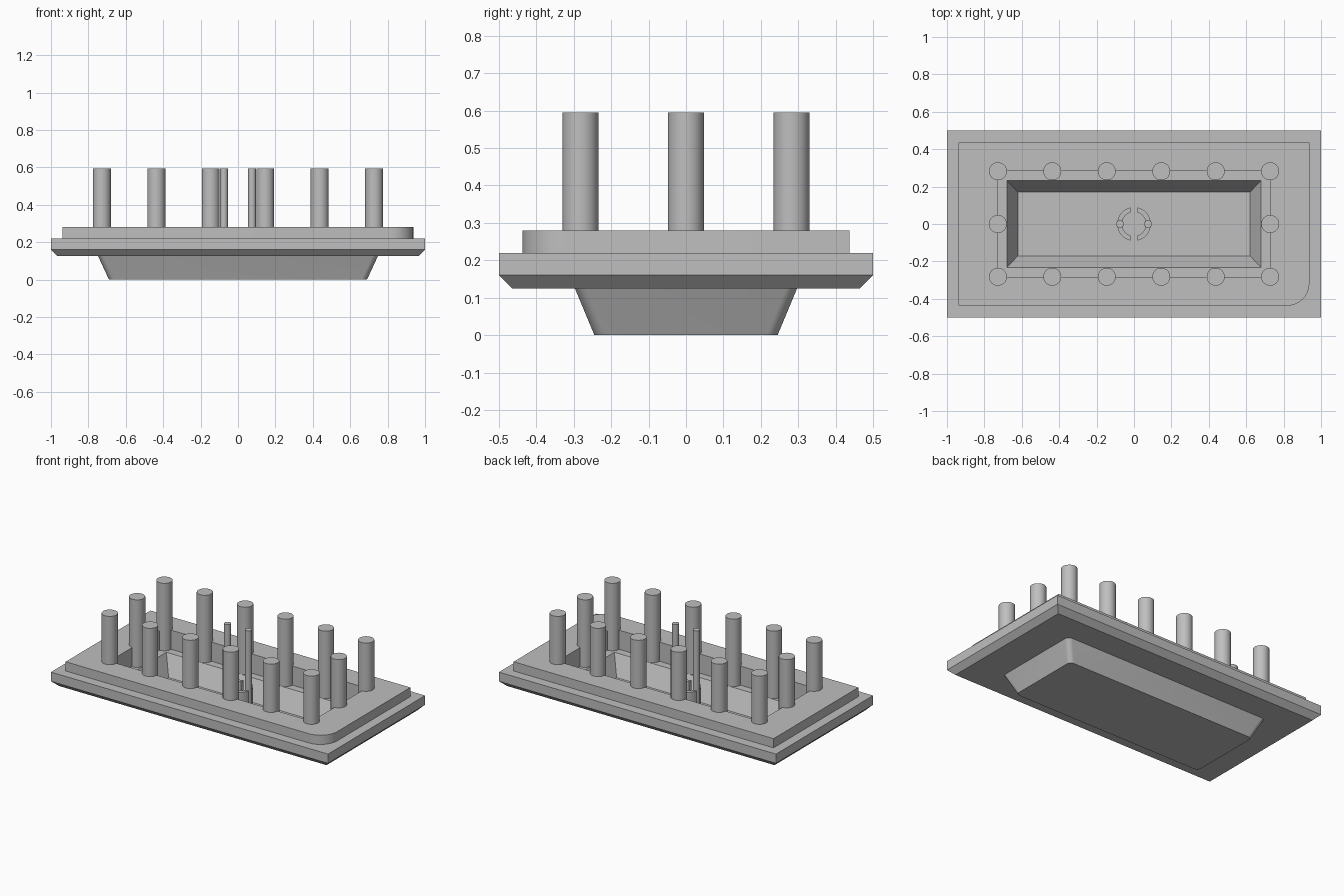
import bpy, bmesh, math
from math import cos, sin, acos, radians

cube = bpy.data.objects.get("Cube")
if cube:
    bpy.data.objects.remove(cube, do_unlink=True)

grey = bpy.data.materials.new("light grey")
grey.use_nodes = True
colour = (0.52, 0.52, 0.52, 1)
grey.diffuse_color = colour
grey.node_tree.nodes["Principled BSDF"].inputs["Base Color"].default_value = colour

STEPS = 8
FLOOR, LEDGE, PIN_TOP, SOCKET_TOP = 0.03, 0.155, 0.595, 0.205


def finish(name, bm):
    mesh = bpy.data.meshes.new(name)
    bm.to_mesh(mesh)
    bm.free()
    mesh.materials.append(grey)
    obj = bpy.data.objects.new(name, mesh)
    bpy.context.collection.objects.link(obj)
    bpy.ops.object.select_all(action="DESELECT")
    obj.select_set(True)
    bpy.context.view_layer.objects.active = obj
    bpy.ops.object.shade_smooth_by_angle(angle=radians(30))
    return obj


def rect(hx, hy, z, radii=(0, 0, 0, 0)):
    """Counter-clockwise rectangle; radii start at the +x +y corner."""
    points = []
    for k, (sx, sy) in enumerate([(1, 1), (-1, 1), (-1, -1), (1, -1)]):
        r = radii[k]
        for i in range(STEPS + 1):
            a = radians(90) * (k + i / STEPS)
            points.append((sx * (hx - r) + r * cos(a), sy * (hy - r) + r * sin(a), z))
    return points


def loft(name, loops, cap_start=False, cap_end=False):
    bm = bmesh.new()
    rings = [[bm.verts.new(p) for p in loop] for loop in loops]
    n = len(rings[0])
    for a, b in zip(rings, rings[1:]):
        for i in range(n):
            j = (i + 1) % n
            bm.faces.new((a[i], a[j], b[j], b[i]))
    if cap_start:
        bm.faces.new(rings[0][::-1])
    if cap_end:
        bm.faces.new(rings[-1])
    bmesh.ops.remove_doubles(bm, verts=bm.verts, dist=1e-5)
    return finish(name, bm)


def rod(name, x, y, r, z0, z1):
    bm = bmesh.new()
    bmesh.ops.create_cone(bm, cap_ends=True, segments=32, radius1=r, radius2=r, depth=z1 - z0)
    bmesh.ops.translate(bm, verts=bm.verts, vec=(x, y, (z0 + z1) / 2))
    return finish(name, bm)


def half_ring(name, side, outer, inner, gap, z0, z1):
    def arc(r):
        end = acos(gap / r)
        return [(side * r * cos(t), r * sin(t)) for t in
                (end * (2 * i / 16 - 1) for i in range(17))]
    a, b = arc(outer), arc(inner)
    bm = bmesh.new()
    rows = [[bm.verts.new((x, y, z)) for x, y in pts]
            for pts, z in ((a, z0), (a, z1), (b, z1), (b, z0))]
    for k in range(4):
        p, q = rows[k], rows[(k + 1) % 4]
        for i in range(16):
            bm.faces.new((p[i], p[i + 1], q[i + 1], q[i]))
    for i in (0, -1):
        bm.faces.new([row[i] for row in rows])
    bmesh.ops.recalc_face_normals(bm, faces=bm.faces)
    return finish(name, bm)


# Tapered tub with softened corners
soft = (0.03,) * 4
tub_top = rect(0.748, 0.297, 0.125, soft)
loft("tub", [rect(0.69, 0.245, 0, soft), tub_top], cap_start=True)

# Wide flange, chamfered underneath
step = rect(0.938, 0.437, 0.22, (0, 0, 0, 0.12))
loft("flange", [tub_top, rect(0.965, 0.465, 0.125), rect(1, 0.5, 0.16),
                rect(1, 0.5, 0.22), step])

# Raised rim with one rounded corner, and the ledge inside it
ledge_inner = rect(0.68, 0.233, LEDGE)
loft("rim", [step, rect(0.938, 0.437, 0.28, (0, 0, 0, 0.12)),
             rect(0.73, 0.283, 0.28), rect(0.73, 0.283, LEDGE), ledge_inner])

# Sloping inside of the basin
loft("basin", [ledge_inner, rect(0.62, 0.17, FLOOR)], cap_end=True)

# Pins around the basin
columns = [-0.728 + i * 0.2912 for i in range(6)]
spots = [(x, y) for y in (-0.282, 0.282) for x in columns]
spots += [(-0.728, 0), (0.728, 0)]
for x, y in spots:
    rod("pin", x, y, 0.048, LEDGE, PIN_TOP)

# Split socket and its two thin rods
for side, word in ((1, "left"), (-1, "right")):
    half_ring(word + "_socket_half", side, 0.09, 0.065, 0.02, FLOOR, SOCKET_TOP)
    rod(word + "_thin_rod", side * 0.075, 0, 0.021, FLOOR, PIN_TOP)
